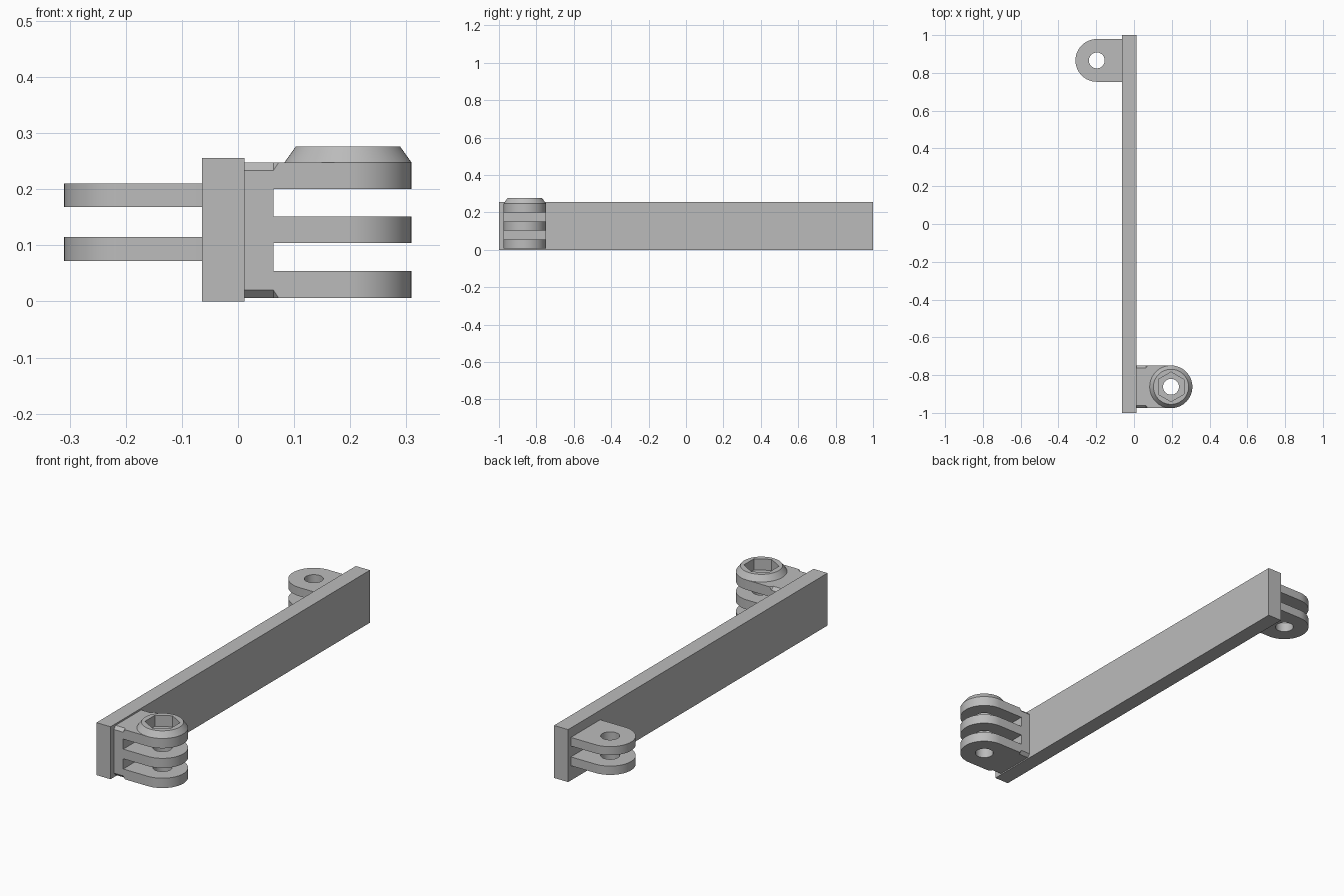
import bpy
import bmesh
from math import sin, cos, pi, radians
from mathutils import Vector

if "Cube" in bpy.data.objects:
    bpy.data.objects.remove(bpy.data.objects["Cube"], do_unlink=True)

grey = bpy.data.materials.new("plain grey plastic")
grey.use_nodes = True
colour = (0.5, 0.5, 0.5, 1)
grey.diffuse_color = colour
grey.node_tree.nodes["Principled BSDF"].inputs["Base Color"].default_value = colour


def hull(name, points):
    """Convex solid around a set of points."""
    bm = bmesh.new()
    verts = [bm.verts.new(p) for p in points]
    bmesh.ops.convex_hull(bm, input=verts)
    bmesh.ops.dissolve_limit(bm, angle_limit=radians(0.5), verts=bm.verts, edges=bm.edges)
    bmesh.ops.recalc_face_normals(bm, faces=bm.faces)
    mesh = bpy.data.meshes.new(name)
    bm.to_mesh(mesh)
    bm.free()
    mesh.materials.append(grey)
    obj = bpy.data.objects.new(name, mesh)
    bpy.context.collection.objects.link(obj)
    return obj


def box(name, x, y, z):
    return hull(name, [(a, b, c) for a in x for b in y for c in z])


def ring(centre, radius, z, sides=64, start=0.0):
    return [(centre[0] + radius * cos(start + 2 * pi * i / sides),
             centre[1] + radius * sin(start + 2 * pi * i / sides), z) for i in range(sides)]


def drum(name, centre, r_low, r_high, z, sides=64, start=0.0):
    return hull(name, ring(centre, r_low, z[0], sides, start) + ring(centre, r_high, z[1], sides, start))


def tongue(name, centre, root_x, z):
    """Plate with one rounded end."""
    points = []
    for h in z:
        points += ring(centre, RADIUS, h)
        points += [(root_x, centre[1] + s * RADIUS, h) for s in (-1, 1)]
    return hull(name, points)


def combine(obj, tool, operation="DIFFERENCE"):
    mod = obj.modifiers.new("join", "BOOLEAN")
    mod.operation, mod.solver, mod.object = operation, "EXACT", tool
    bpy.context.view_layer.update()
    bpy.context.view_layer.objects.active = obj
    bpy.ops.object.modifier_apply(modifier=mod.name)
    bpy.data.objects.remove(tool, do_unlink=True)


def smooth(obj):
    bpy.ops.object.select_all(action="DESELECT")
    obj.select_set(True)
    bpy.context.view_layer.objects.active = obj
    bpy.ops.object.shade_smooth_by_angle(angle=radians(25))


RADIUS, HOLE = 0.113, 0.042
BAR_X = (-0.064, 0.012)

# Long flat bar
box("bar", BAR_X, (-1, 1), (0, 0.256))

# Pair of prongs at the back
back = (-0.197, 0.866)
for name, z in (("lower_prong", (0.072, 0.115)), ("upper_prong", (0.168, 0.21))):
    prong = tongue(name, back, BAR_X[0], z)
    combine(prong, drum("hole", back, HOLE, HOLE, (0, 0.3)))
    smooth(prong)

# Three-pronged mount at the front, with its tapered nut boss
front = (0.196, -0.862)
low, high, root, bevel = 0.006, 0.248, 0.063, 0.0145
mount = tongue("triple_prong_mount", front, BAR_X[1], (low, high))
for z in ((0.054, 0.104), (0.151, 0.2)):
    combine(mount, box("slot", (root, 0.4), (-1.1, -0.6), z))

# Bevelled root corners with slanted ends
for side in (-1, 1):
    for level, way in ((low, 1), (high, -1)):
        edge_y = front[1] + side * RADIUS
        corner = Vector((0, edge_y + side * bevel, level - way * bevel))
        along_y = Vector((0, -side * 3 * bevel, 0))
        along_z = Vector((0, 0, way * 3 * bevel))
        points = []
        for x, reach in ((0, 0), (root, 2 * bevel)):
            points += [corner + Vector((x + reach, 0, 0)),
                       corner + along_y + Vector((x, 0, 0)),
                       corner + along_z + Vector((x, 0, 0))]
        combine(mount, hull("bevel_cutter", points))

combine(mount, drum("nut_boss", front, RADIUS, 0.093, (high, 0.276)), "UNION")
combine(mount, drum("hex_pocket", front, 0.078, 0.078, (0.222, 0.3), 6, pi / 2))
combine(mount, drum("hole", front, HOLE, HOLE, (-0.1, 0.4)))
smooth(mount)
